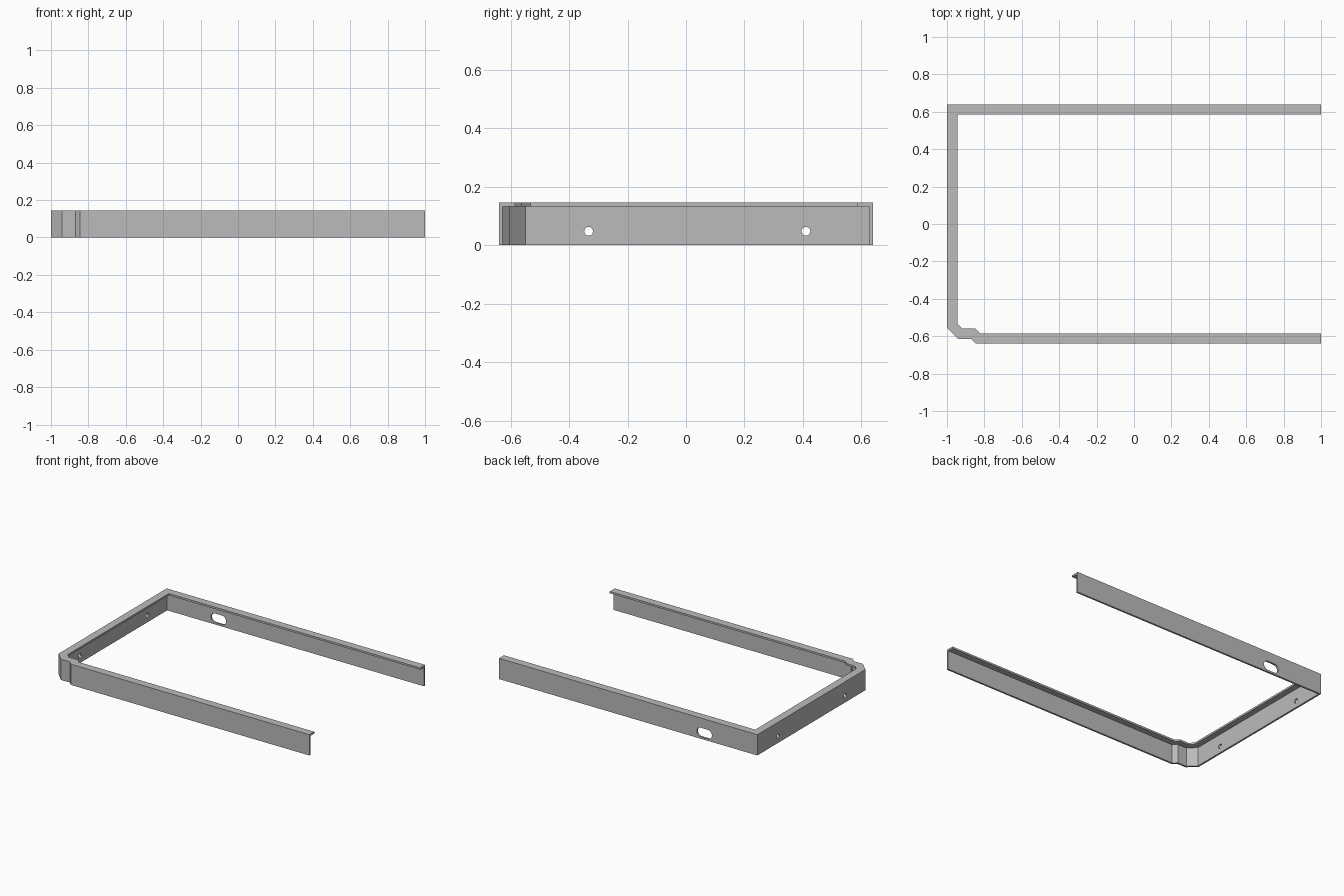
import bpy
import bmesh
from math import radians
from mathutils import Vector

cube = bpy.data.objects.get("Cube")
if cube:
    bpy.data.objects.remove(cube, do_unlink=True)

HEIGHT, SHEET, FLANGE = 0.145, 0.013, 0.055

grey = bpy.data.materials.new("plain grey metal")
grey.use_nodes = True
COLOUR = (0.5, 0.5, 0.5, 1)
grey.diffuse_color = COLOUR
grey.node_tree.nodes["Principled BSDF"].inputs["Base Color"].default_value = COLOUR

# Outer outline of the open frame, from the front arm round to the back arm
path = [Vector(p) for p in (
    (1, -0.64), (-0.845, -0.64), (-0.87, -0.615), (-0.94, -0.615),
    (-1, -0.555), (-1, 0.64), (1, 0.64))]
# Angle section: distance inward from the outline, height
section = [(0, 0), (SHEET, 0), (SHEET, HEIGHT - SHEET),
           (FLANGE, HEIGHT - SHEET), (FLANGE, HEIGHT), (0, HEIGHT)]


def inward(a, b):
    d = (b - a).normalized()
    return Vector((d.y, -d.x))


def mitre(i):
    """Inward offset per unit of distance at a path corner."""
    before = inward(path[max(i - 1, 0)], path[max(i, 1)])
    last = len(path) - 1
    after = inward(path[min(i, last - 1)], path[min(i + 1, last)])
    return (before + after) / (1 + before.dot(after))


def finish(bm, name):
    bmesh.ops.recalc_face_normals(bm, faces=bm.faces)
    mesh = bpy.data.meshes.new(name)
    bm.to_mesh(mesh)
    bm.free()
    mesh.materials.append(grey)
    obj = bpy.data.objects.new(name, mesh)
    bpy.context.collection.objects.link(obj)
    return obj


# Flanged frame: the section swept along the outline with mitred corners
bm = bmesh.new()
rings = []
for i, p in enumerate(path):
    m = mitre(i)
    rings.append([bm.verts.new((*(p + m * d), z)) for d, z in section])
n = len(section)
for a, b in zip(rings, rings[1:]):
    for j in range(n):
        k = (j + 1) % n
        bm.faces.new((a[j], a[k], b[k], b[j]))
bm.faces.new(rings[0])
bm.faces.new(rings[-1])
frame = finish(bm, "flanged_frame")


def cut_hole(centre, radius, axis, stretch=0):
    """Cut a round hole, or a slot if stretched along x."""
    bpy.ops.mesh.primitive_cylinder_add(vertices=32, radius=radius, depth=0.08)
    cutter = bpy.context.object
    cutter.name = "hole_cutter"
    cutter.hide_render = True
    # Turn the ring so no vertex lies on the split line
    for v in cutter.data.vertices:
        if abs(v.co.x) > 1e-5:
            v.co.x += stretch / 2 if v.co.x > 0 else -stretch / 2
    cutter.location = centre
    cutter.rotation_euler[axis] = radians(90)
    mod = frame.modifiers.new("hole", "BOOLEAN")
    mod.operation = "DIFFERENCE"
    mod.solver = "EXACT"
    mod.object = cutter
    bpy.context.view_layer.objects.active = frame
    bpy.ops.object.modifier_apply(modifier=mod.name)
    bpy.data.objects.remove(cutter, do_unlink=True)


# Two screw holes in the side wall, one slot in the back wall
for y in (-0.333, 0.41):
    cut_hole((-1, y, 0.047), 0.015, 1)
cut_hole((-0.59, 0.64, 0.045), 0.032, 0, 0.053)

# Smooth the hole rims only
bpy.ops.object.select_all(action="DESELECT")
frame.select_set(True)
bpy.context.view_layer.objects.active = frame
bpy.ops.object.shade_smooth_by_angle(angle=radians(25))
